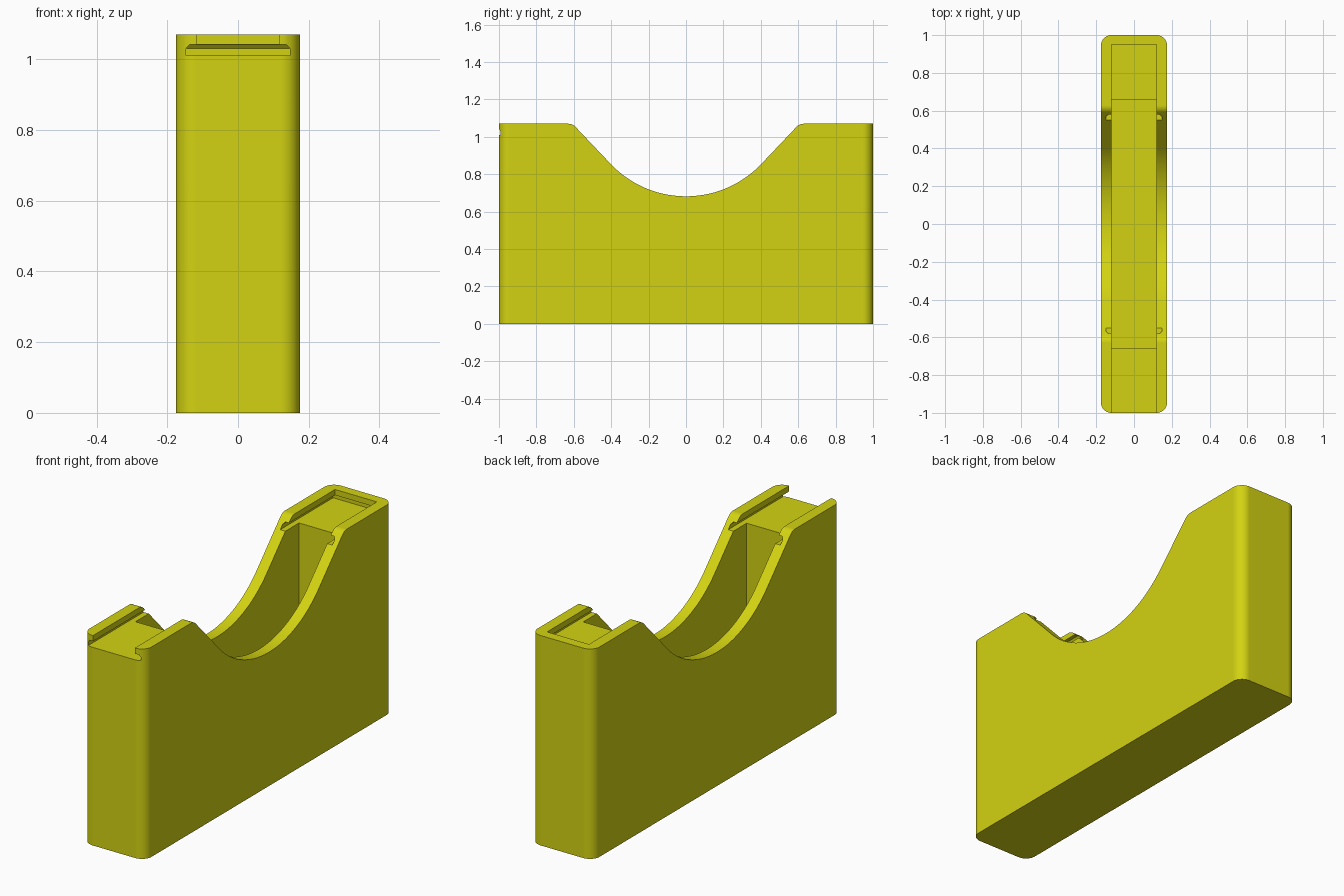
import bpy, bmesh, math

if "Cube" in bpy.data.objects:
    bpy.data.objects.remove(bpy.data.objects["Cube"])

W, H, R = 0.175, 1.07, 0.055        # half width, height, corner radius
SLOT_Z, INNER = 1.01, 0.118         # lid shelf height, half width of the hollow

yellow = bpy.data.materials.new("yellow")
yellow.diffuse_color = (0.65, 0.65, 0.006, 1)
yellow.use_nodes = True
yellow.node_tree.nodes["Principled BSDF"].inputs["Base Color"].default_value = yellow.diffuse_color


def arc(cx, cy, r, a0, a1, n):
    """Points along an arc, angles in degrees."""
    return [(cx + r * math.cos(math.radians(a0 + (a1 - a0) * i / n)),
             cy + r * math.sin(math.radians(a0 + (a1 - a0) * i / n))) for i in range(n + 1)]


def loft(name, rings):
    """Closed solid through rings with equal point counts."""
    bm = bmesh.new()
    loops = [[bm.verts.new(p) for p in ring] for ring in rings]
    n = len(loops[0])
    bm.faces.new(loops[0])
    bm.faces.new(loops[-1])
    for a, b in zip(loops, loops[1:]):
        for i in range(n):
            bm.faces.new((a[i], a[(i + 1) % n], b[(i + 1) % n], b[i]))
    bmesh.ops.recalc_face_normals(bm, faces=bm.faces)
    me = bpy.data.meshes.new(name)
    bm.to_mesh(me)
    bm.free()
    ob = bpy.data.objects.new(name, me)
    bpy.context.collection.objects.link(ob)
    me.materials.append(yellow)
    return ob


def rect(x, y0, y1, z):
    return [(-x, y0, z), (x, y0, z), (x, y1, z), (-x, y1, z)]


# Body: tall block with rounded upright corners
outline = []
for cx, cy, a in ((W - R, 1 - R, 0), (-W + R, 1 - R, 90),
                  (-W + R, -1 + R, 180), (W - R, -1 + R, 270)):
    outline += arc(cx, cy, R, a, a + 90, 12)
body = loft("dispenser_body", [[(x, y, z) for x, y in outline] for z in (0, H)])

# Saddle cutter: round bottom, straight slopes, eased upper lips
ANG, BIG, LIP = 46.5, 0.555, 0.05
low = 0.682
y_t = BIG * math.sin(math.radians(ANG))
z_t = low + BIG * (1 - math.cos(math.radians(ANG)))
y_top = y_t + (H - z_t) / math.tan(math.radians(ANG))
y_lip = y_top + LIP * math.tan(math.radians(ANG / 2))
right = arc(0, low + BIG, BIG, -90, -90 + ANG, 20)
right += arc(y_lip, H - LIP, LIP, 90 + ANG, 90, 6)
right += [(y_lip, H + 0.1)]
profile = [(-y, z) for y, z in reversed(right[1:])] + right
saddle = loft("saddle_cutter", [[(x, y, z) for y, z in profile] for x in (-0.3, 0.3)])

# Hollow, lid opening and undercut lid groove
hollow = loft("hollow_cutter", [rect(INNER, -0.657, 0.66, z) for z in (0.06, 1.2)])
opening = loft("opening_cutter", [rect(INNER, -1.1, 0.95, z) for z in (SLOT_Z, 1.2)])
groove = loft("groove_cutter", [rect(0.147, -1.1, 0.976, SLOT_Z),
                                rect(0.147, -1.1, 0.976, 1.03),
                                rect(0.137, -1.1, 0.966, 1.041)])

for cutter in (saddle, hollow, opening, groove):
    mod = body.modifiers.new(cutter.name, 'BOOLEAN')
    mod.operation = 'DIFFERENCE'
    mod.solver = 'EXACT'
    mod.object = cutter
    cutter.hide_render = True

# Bake the cuts, drop the cutters, then smooth the curved faces
bpy.context.view_layer.objects.active = body
body.select_set(True)
for mod in list(body.modifiers):
    bpy.ops.object.modifier_apply(modifier=mod.name)
for cutter in (saddle, hollow, opening, groove):
    bpy.data.objects.remove(cutter)
bpy.ops.object.shade_smooth_by_angle(angle=math.radians(30))
weighted = body.modifiers.new("even_normals", 'WEIGHTED_NORMAL')
weighted.keep_sharp = True
